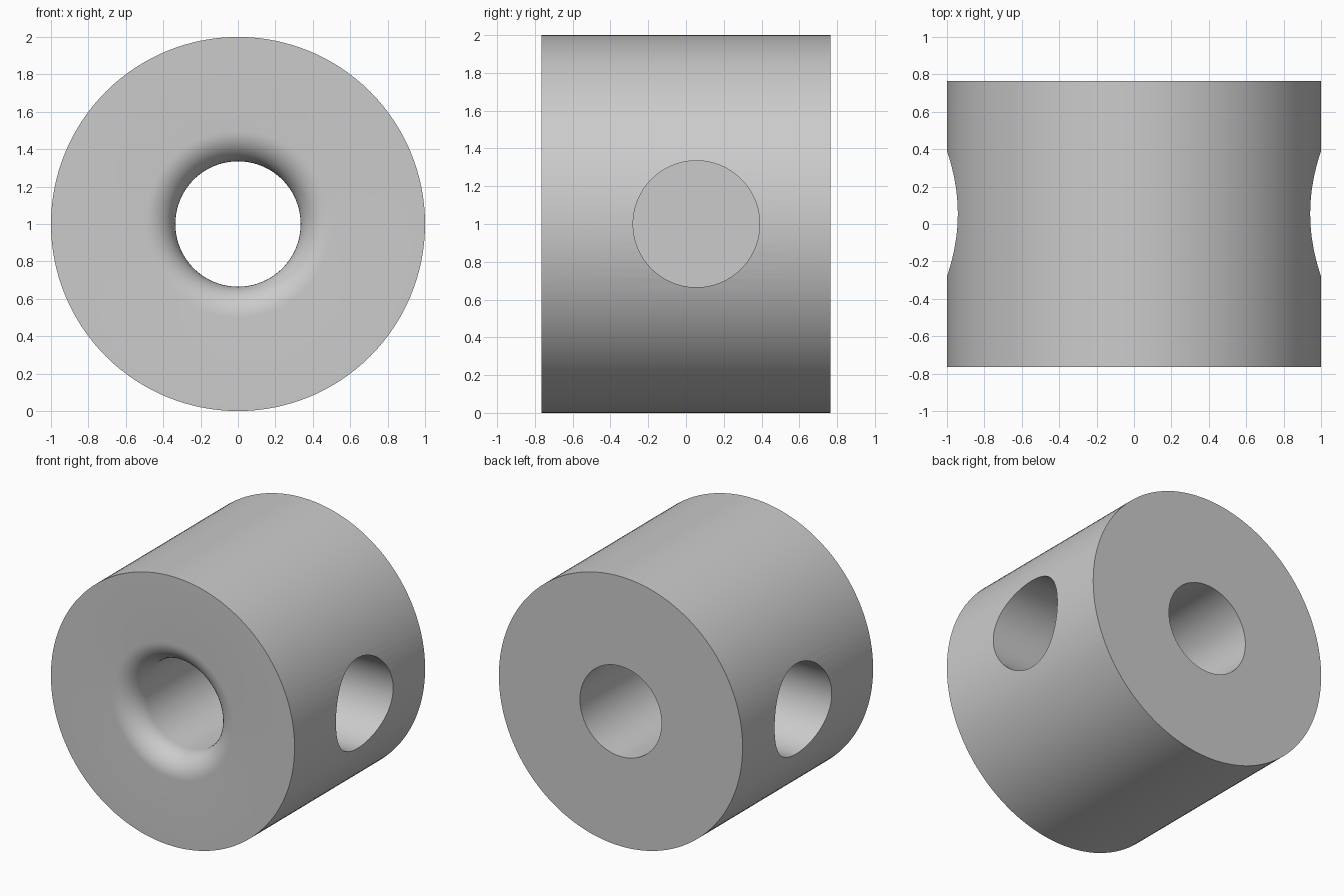
import bpy, bmesh
from math import pi, sin, cos, radians
from mathutils import Matrix, Vector

cube = bpy.data.objects.get("Cube")
if cube:
    bpy.data.objects.remove(cube)

R, HALF, BORE, FILLET = 1.0, 0.765, 0.335, 0.165
POCKET_Y, POCKET_R, POCKET_FLOOR = 0.055, 0.335, 0.45
SEGMENTS = 128

grey = bpy.data.materials.new("plain grey")
grey.use_nodes = True
colour = (0.6, 0.6, 0.6, 1)
grey.diffuse_color = colour
grey.node_tree.nodes["Principled BSDF"].inputs["Base Color"].default_value = colour


def add_object(name, bm):
    bmesh.ops.recalc_face_normals(bm, faces=bm.faces)
    mesh = bpy.data.meshes.new(name)
    bm.to_mesh(mesh)
    bm.free()
    mesh.materials.append(grey)
    obj = bpy.data.objects.new(name, mesh)
    bpy.context.collection.objects.link(obj)
    return obj


# Barrel: closed (radius, y) section with a rounded bore mouth at the front
profile = [(BORE, HALF), (R, HALF), (R, -HALF)]
for i in range(13):
    t = pi / 2 * (1 - i / 12)
    profile.append((BORE + FILLET * (1 - cos(t)), -HALF + FILLET * (1 - sin(t))))

bm = bmesh.new()
rings = []
for s in range(SEGMENTS):
    a = 2 * pi * s / SEGMENTS
    rings.append([bm.verts.new((r * cos(a), y, 1 + r * sin(a))) for r, y in profile])
n = len(profile)
for s in range(SEGMENTS):
    here, there = rings[s], rings[(s + 1) % SEGMENTS]
    for k in range(n):
        m = (k + 1) % n
        bm.faces.new((here[k], here[m], there[m], there[k]))
barrel = add_object("barrel", bm)

# Blind round pockets in both sides
for side, label in ((1, "left"), (-1, "right")):
    depth = 1.2 - POCKET_FLOOR
    place = (Matrix.Translation(Vector((side * (POCKET_FLOOR + depth / 2), POCKET_Y, 1)))
             @ Matrix.Rotation(pi / 2, 4, "Y"))
    bm = bmesh.new()
    bmesh.ops.create_cone(bm, cap_ends=True, segments=96, radius1=POCKET_R,
                          radius2=POCKET_R, depth=depth, matrix=place)
    cutter = add_object(label + "_pocket_cutter", bm)
    cutter.hide_render = True
    bpy.context.view_layer.objects.active = barrel
    cut = barrel.modifiers.new(label + " pocket", "BOOLEAN")
    cut.operation = "DIFFERENCE"
    cut.solver = "EXACT"
    cut.object = cutter
    bpy.ops.object.modifier_apply(modifier=cut.name)
    bpy.data.objects.remove(cutter)

# Smooth round walls, crisp rims
bpy.ops.object.select_all(action="DESELECT")
barrel.select_set(True)
bpy.context.view_layer.objects.active = barrel
bpy.ops.object.shade_smooth_by_angle(angle=radians(30))
